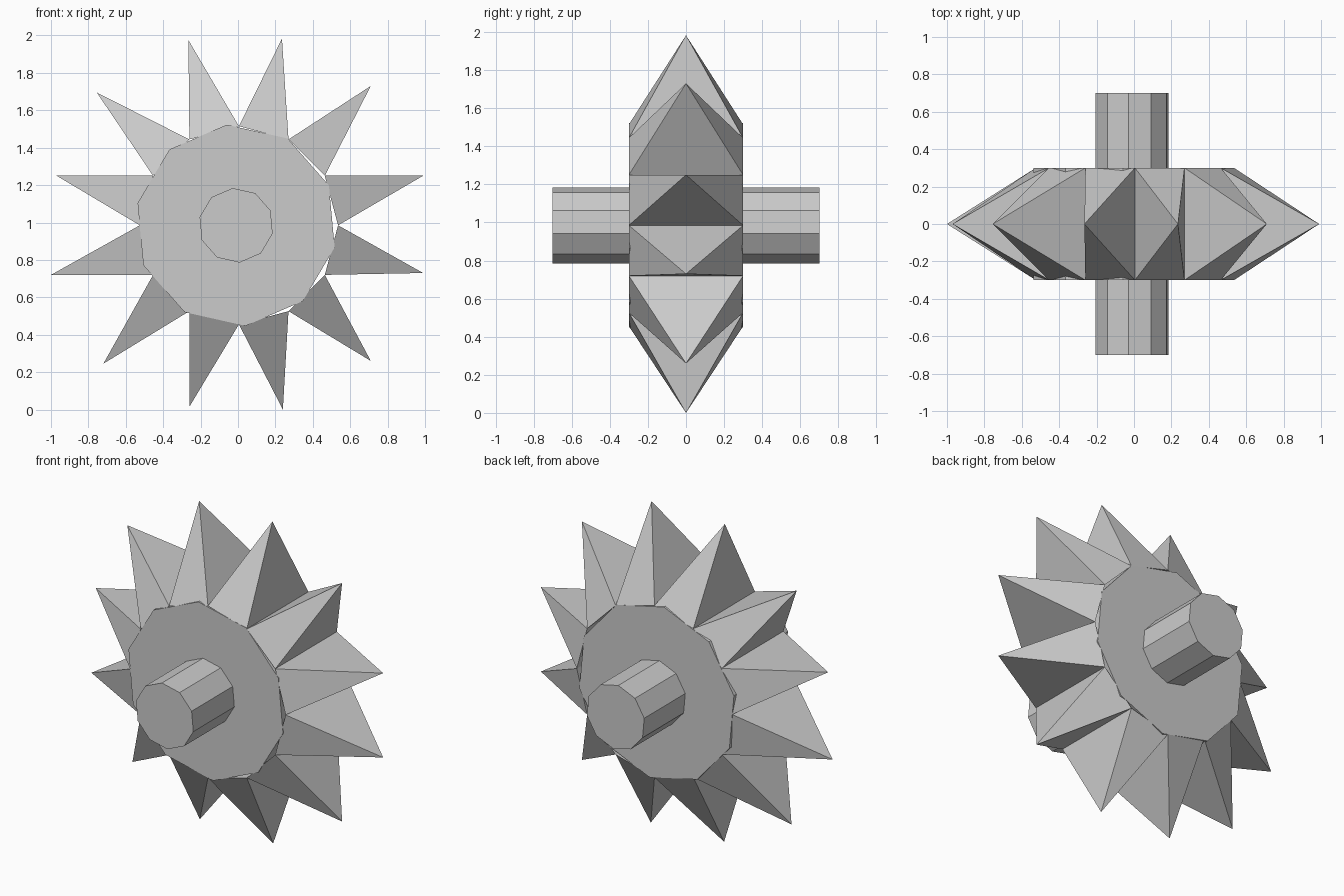
import bpy, bmesh
from math import cos, sin, radians

cube = bpy.data.objects.get("Cube")
if cube:
    bpy.data.objects.remove(cube)

grey = bpy.data.materials.new("plain grey")
grey.use_nodes = True
grey.diffuse_color = (0.6, 0.6, 0.6, 1)
grey.node_tree.nodes["Principled BSDF"].inputs["Base Color"].default_value = (0.6, 0.6, 0.6, 1)

HALF_WIDTH = 0.30
CENTRE_Z = 0.985


def add_mesh(name, verts, faces):
    bm = bmesh.new()
    bv = [bm.verts.new(v) for v in verts]
    for face in faces:
        bm.faces.new([bv[i] for i in face])
    bmesh.ops.recalc_face_normals(bm, faces=bm.faces)
    mesh = bpy.data.meshes.new(name)
    bm.to_mesh(mesh)
    bm.free()
    mesh.materials.append(grey)
    obj = bpy.data.objects.new(name, mesh)
    bpy.context.collection.objects.link(obj)


def polar(radius, degrees, cx, y):
    a = radians(degrees)
    return (cx + radius * cos(a), y, CENTRE_Z + radius * sin(a))


def prism(name, radius, half_length, sides=10, turn=95.3):
    """Faceted cylinder lying along y."""
    ring = [polar(radius, turn + 360 * i / sides, -0.01, y)
            for y in (-half_length, half_length) for i in range(sides)]
    faces = [range(sides), range(sides, 2 * sides)]
    for i in range(sides):
        j = (i + 1) % sides
        faces.append((i, j, j + sides, i + sides))
    add_mesh(name, ring, faces)


# Drum and the axle through it
prism("drum", 0.54, HALF_WIDTH)
prism("axle", 0.20, 0.70)

# Slightly uneven spike tips (x, z), counter-clockwise from the +x side
tips = [(0.99, 1.25), (0.71, 1.73), (0.235, 1.983), (-0.265, 1.975),
        (-0.755, 1.695), (-0.97, 1.25), (-1.0, 0.72), (-0.72, 0.245),
        (-0.26, 0.015), (0.24, 0.0), (0.71, 0.26), (0.99, 0.73)]

# Four-sided spikes around the drum
step = 360 / len(tips)
for k, (x, z) in enumerate(tips):
    base = [polar(0.53, step * n, 0.005, y)
            for n, y in ((k, -HALF_WIDTH), (k + 1, -HALF_WIDTH),
                         (k + 1, HALF_WIDTH), (k, HALF_WIDTH))]
    add_mesh(f"spike_{k + 1}", base + [(x, 0, z)],
             [(0, 1, 2, 3), (0, 1, 4), (1, 2, 4), (2, 3, 4), (3, 0, 4)])
